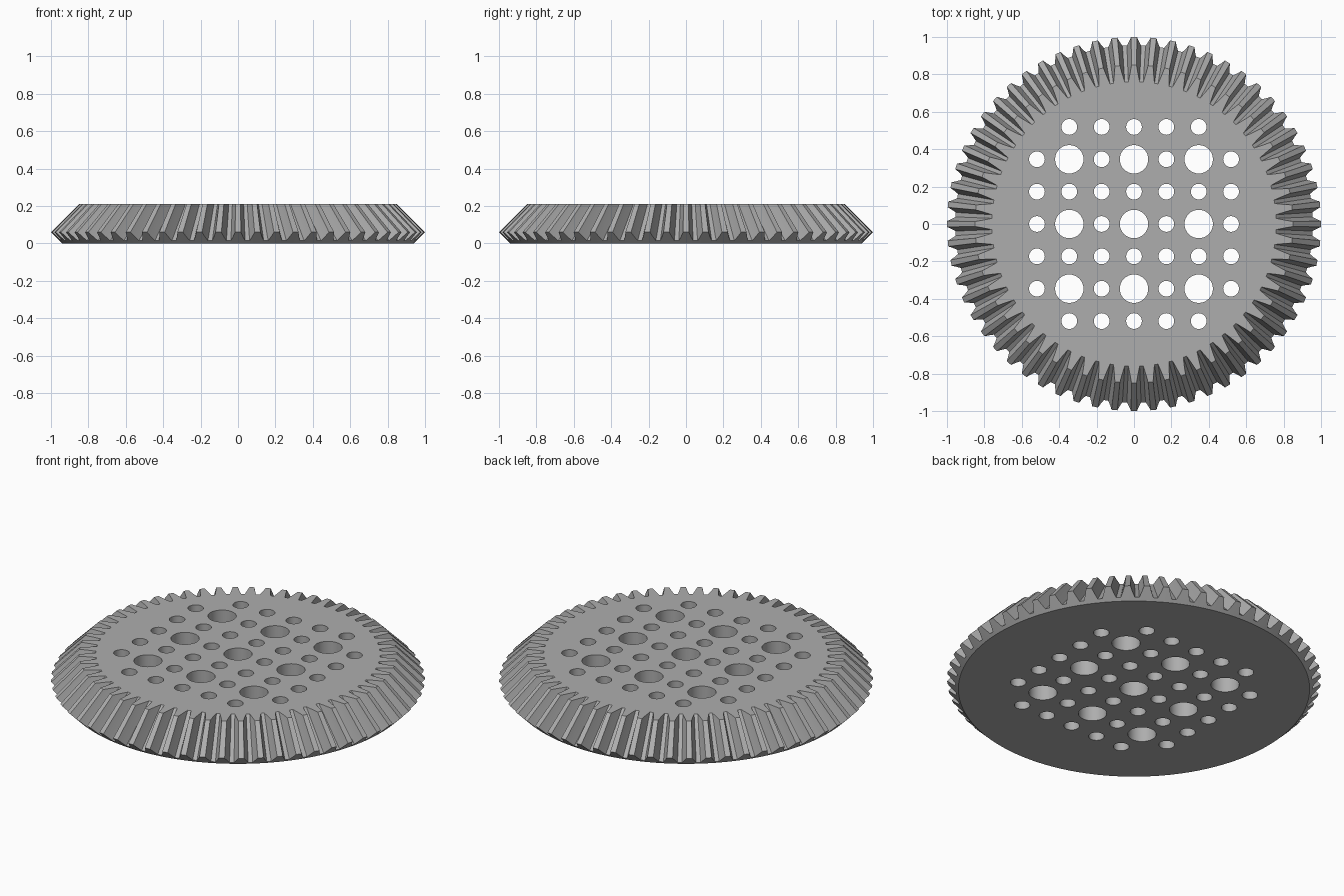
import bpy, bmesh, math

old = bpy.data.objects.get("Cube")
if old:
    bpy.data.objects.remove(old, do_unlink=True)

TEETH = 60
HEIGHT = 0.21
PITCH = 0.173  # spacing of the hole grid

# Single grey plastic
grey = bpy.data.materials.new("grey_plastic")
grey.use_nodes = True
colour = (0.42, 0.42, 0.42, 1)
grey.diffuse_color = colour
grey.node_tree.nodes["Principled BSDF"].inputs["Base Color"].default_value = colour


def make_object(name, bm):
    bmesh.ops.recalc_face_normals(bm, faces=bm.faces[:])
    mesh = bpy.data.meshes.new(name)
    bm.to_mesh(mesh)
    bm.free()
    mesh.materials.append(grey)
    obj = bpy.data.objects.new(name, mesh)
    bpy.context.collection.objects.link(obj)
    return obj


# Tooth outline: (position as a fraction of the tooth pitch, height from root to tip)
tooth = [(-0.38, 0), (-0.25, 0.5), (-0.15, 1), (0.15, 1), (0.25, 0.5), (0.38, 0)]


def ring(bm, radius, z, depth_r, depth_z):
    """One closed loop around the gear, following the tooth outline."""
    verts = []
    for i in range(TEETH):
        for offset, d in tooth:
            a = math.tau * (i + offset) / TEETH
            r = radius + depth_r * d
            verts.append(bm.verts.new((r * math.cos(a), r * math.sin(a), z + depth_z * d)))
    return verts


# Bevel gear body: flat base, back cone, tooth cone, flat top
bm = bmesh.new()
loops = [
    ring(bm, 0.94, 0, 0, 0),
    ring(bm, 0.955, 0.015, 0.045, 0.045),
    ring(bm, 0.76, HEIGHT, 0.09, 0),
]
for low, high in zip(loops, loops[1:]):
    n = len(low)
    for i in range(n):
        j = (i + 1) % n
        bm.faces.new((low[i], low[j], high[j], high[i]))
bm.faces.new(loops[0][::-1])
bm.faces.new(loops[-1])
gear = make_object("bevel_gear", bm)

# Hole cutters: seven by seven grid without corners, large holes on a three by three grid
bm = bmesh.new()
for i in range(-3, 4):
    for j in range(-3, 4):
        if abs(i) == 3 and abs(j) == 3:
            continue
        large = i in (-2, 0, 2) and j in (-2, 0, 2)
        radius = 0.076 if large else 0.042
        made = bmesh.ops.create_cone(bm, cap_ends=True, segments=32, radius1=radius,
                                     radius2=radius, depth=1)
        bmesh.ops.translate(bm, verts=made["verts"], vec=(i * PITCH, j * PITCH, HEIGHT / 2))
cutter = make_object("hole_cutter", bm)
cutter.hide_render = True

# Cut the holes
bpy.ops.object.select_all(action="DESELECT")
gear.select_set(True)
bpy.context.view_layer.objects.active = gear
cut = gear.modifiers.new("holes", "BOOLEAN")
cut.operation = "DIFFERENCE"
cut.solver = "EXACT"
cut.object = cutter
bpy.ops.object.modifier_apply(modifier=cut.name)
bpy.data.objects.remove(cutter, do_unlink=True)

# Round the hole walls, keep the teeth crisp
bpy.ops.object.shade_smooth_by_angle(angle=math.radians(14))
